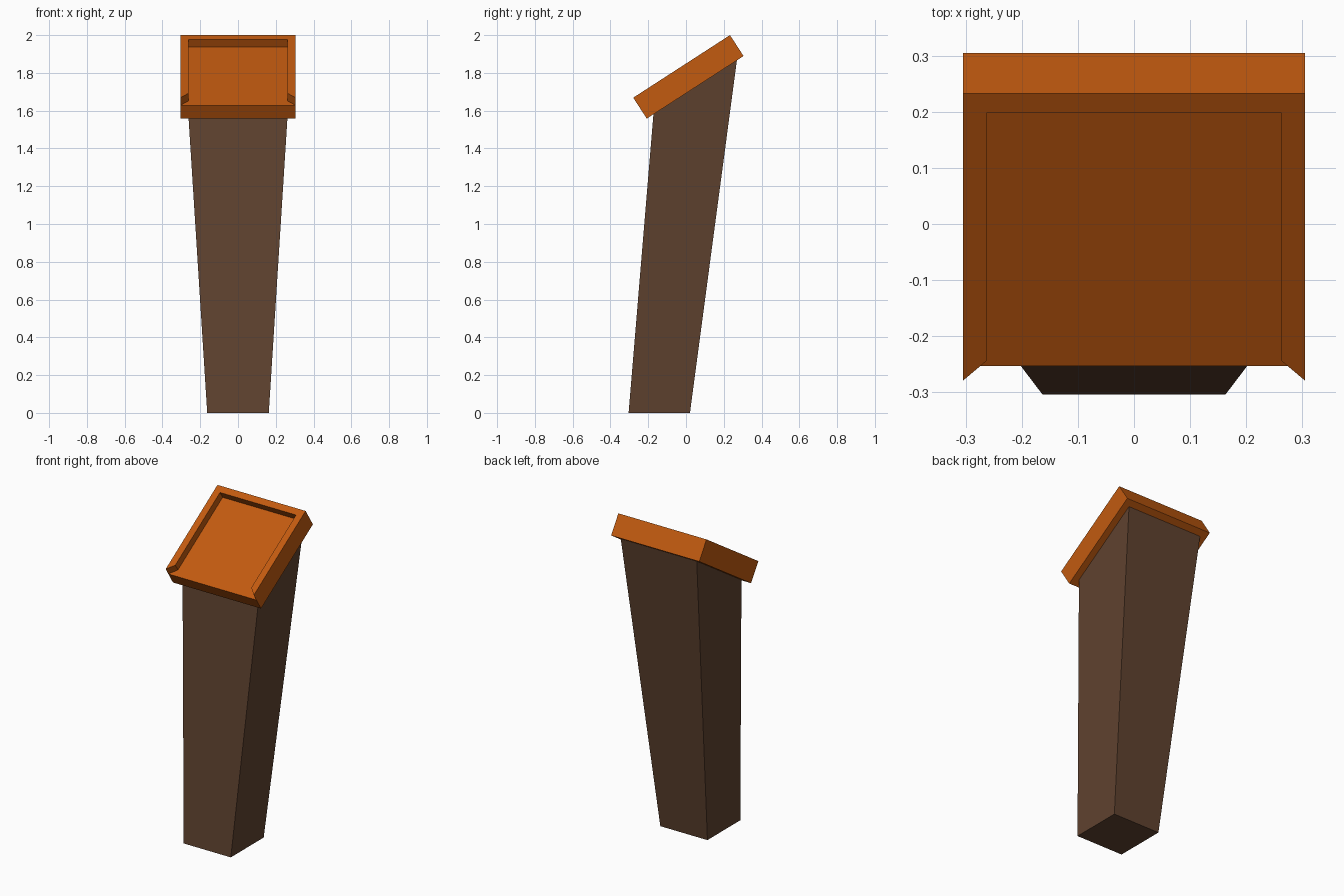
import bpy, bmesh
from mathutils import Vector

if "Cube" in bpy.data.objects:
    bpy.data.objects.remove(bpy.data.objects["Cube"])

HALF = 0.305      # half width of the square tray
RIM = 0.042       # rim width, also the inset of the post under the tray
THICK = 0.132     # tray thickness
DEPTH = 0.048     # recess depth
UP = Vector((0, 0.84, 0.543)).normalized()       # up the sloped tray
NRM = Vector((0, -UP.z, UP.y))                   # out of the tray's top
ORIGIN = Vector((0, 0.233, 2.0)) - UP * 2 * HALF # front top edge of the tray


def material(name, rgb):
    m = bpy.data.materials.new(name)
    m.diffuse_color = (*rgb, 1)
    m.use_nodes = True
    m.node_tree.nodes["Principled BSDF"].inputs["Base Color"].default_value = m.diffuse_color
    return m


def slope(x, s, d):
    """Point on the tray: x across, s up the slope, d below the top."""
    return ORIGIN + Vector((x, 0, 0)) + UP * s - NRM * d


def finish(name, bm, mat):
    bmesh.ops.recalc_face_normals(bm, faces=bm.faces)
    bmesh.ops.dissolve_limit(bm, angle_limit=0.01, verts=bm.verts, edges=bm.edges)
    me = bpy.data.meshes.new(name)
    bm.to_mesh(me)
    bm.free()
    me.materials.append(mat)
    bpy.context.collection.objects.link(bpy.data.objects.new(name, me))


def bridge(bm, a, b):
    for i in range(len(a)):
        j = (i + 1) % len(a)
        bm.faces.new((a[i], a[j], b[j], b[i]))


orange = material("orange wood", (0.54, 0.103, 0.005))
brown = material("dark brown wood", (0.115, 0.055, 0.029))

# Sloped tray with a rim on three sides, mitred at the open front
L, I = 2 * HALF, HALF - RIM
outer = [(-HALF, 0), (-HALF, L), (HALF, L), (HALF, 0)]
inner = [(I, RIM), (I, L - RIM), (-I, L - RIM), (-I, RIM)]
bm = bmesh.new()
top = [bm.verts.new(slope(x, s, 0)) for x, s in outer + inner]
floor = [bm.verts.new(slope(x, s, DEPTH)) for x, s in outer + inner]
base = [bm.verts.new(slope(x, s, THICK)) for x, s in outer]
bridge(bm, top, floor)
bridge(bm, floor[:4], base)
for i in range(3):
    bm.faces.new((top[i], top[i + 1], top[6 - i], top[7 - i]))
bm.faces.new((floor[0], floor[7], floor[6], floor[5], floor[4], floor[3]))
bm.faces.new(base)
finish("tray", bm, orange)

# Leaning post, widening up to the underside of the tray
bm = bmesh.new()
foot = [bm.verts.new((x, y, 0)) for x, y in
        [(-0.163, -0.304), (-0.163, 0.021), (0.163, 0.021), (0.163, -0.304)]]
head = [bm.verts.new(slope(x, s, THICK)) for x, s in
        [(-I, RIM), (-I, L - RIM), (I, L - RIM), (I, RIM)]]
bridge(bm, foot, head)
bm.faces.new(foot)
bm.faces.new(head)
finish("post", bm, brown)
